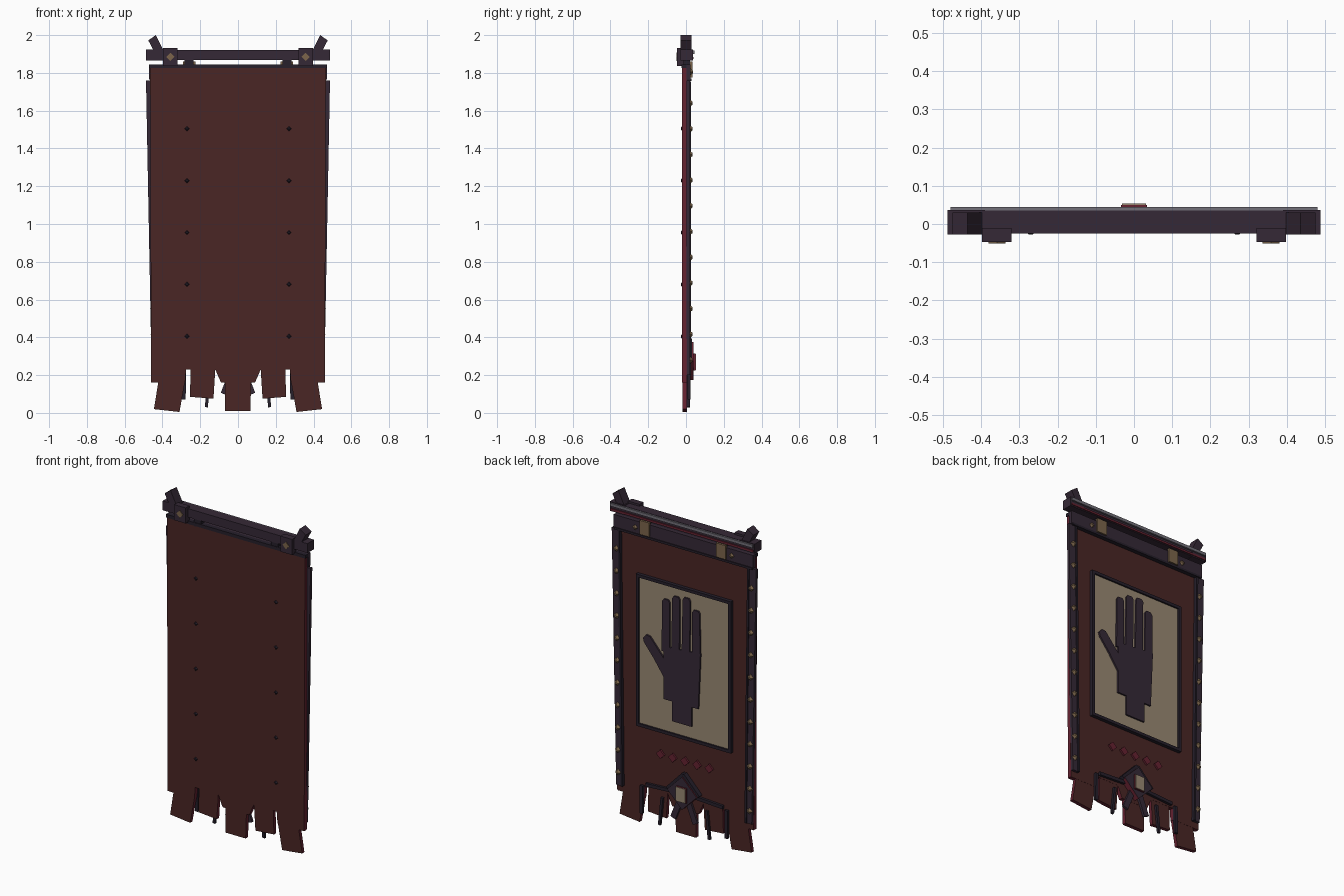
import bpy, bmesh, math
from mathutils import Matrix, Vector

cube = bpy.data.objects.get("Cube")
if cube:
    bpy.data.objects.remove(cube, do_unlink=True)


def material(name, r, g, b):
    m = bpy.data.materials.new(name)
    m.use_nodes = True
    m.diffuse_color = (r, g, b, 1)
    m.node_tree.nodes["Principled BSDF"].inputs["Base Color"].default_value = (r, g, b, 1)
    return m


CLOTH = material("maroon cloth", .068, .019, .018)
RED = material("crimson edge", .13, .016, .03)
WOOD = material("dark purple wood", .036, .022, .037)
BLACK = material("blackened trim", .019, .014, .024)
PALE = material("pale parchment", .32, .25, .17)
BRASS = material("dull brass", .20, .13, .07)
STEEL = material("grey steel", .17, .16, .19)


def finish(name, bm, mats):
    bmesh.ops.recalc_face_normals(bm, faces=bm.faces[:])
    if len(mats) > 1:  # second material goes on the rim
        for f in bm.faces:
            f.material_index = int(abs(f.normal.y) < .5)
    me = bpy.data.meshes.new(name)
    bm.to_mesh(me)
    bm.free()
    for m in mats:
        me.materials.append(m)
    ob = bpy.data.objects.new(name, me)
    bpy.context.collection.objects.link(ob)
    return ob


def plate(name, pts, y0, y1, *mats):
    """Outline in x and z, extruded from y0 to y1."""
    bm = bmesh.new()
    face = bm.faces.new([bm.verts.new((x, y0, z)) for x, z in pts])
    ext = bmesh.ops.extrude_face_region(bm, geom=[face])
    bmesh.ops.translate(bm, vec=(0, y1 - y0, 0),
                        verts=[v for v in ext["geom"] if isinstance(v, bmesh.types.BMVert)])
    return finish(name, bm, mats)


def block(name, x0, x1, z0, z1, y0, y1, *mats):
    return plate(name, [(x0, z0), (x1, z0), (x1, z1), (x0, z1)], y0, y1, *mats)


def diamond(name, x, z, r, y0, y1, *mats):
    return plate(name, [(x - r, z), (x, z - r), (x + r, z), (x, z + r)], y0, y1, *mats)


def bar(name, a, b, w, y0, y1, *mats):
    """Straight strip of width w between two points in x and z."""
    a, b = Vector(a), Vector(b)
    d = (b - a).normalized() * w / 2
    n = Vector((-d.y, d.x))
    return plate(name, [a + n, a - n, b - n, b + n], y0, y1, *mats)


def stud(name, x, y, z, r, h, mat, back=True):
    """Four-sided pyramid pointing to the back or the front."""
    bm = bmesh.new()
    turn = Matrix.Rotation(math.radians(-90 if back else 90), 4, 'X')
    bmesh.ops.create_cone(bm, cap_ends=True, segments=4, radius1=r, radius2=r * .4, depth=h,
                          matrix=Matrix.Translation((x, y, z)) @ turn)
    return finish(name, bm, [mat])


# Cloth with a notched lower edge
half = [(.09, .16), (.12, .23), (.275, .23), (.28, .16), (.46, .16), (.465, 1.83)]
plate("cloth", half + [(-x, z) for x, z in reversed(half)], -.02, .005, CLOTH, RED)

# Torn tails
plate("middle_tail", [(-.07, .01), (.065, .01), (.07, .17), (-.07, .17)], -.019, .004, CLOTH, RED)

# Crossbeam and header
block("crossbeam", -.48, .48, 1.868, 1.92, -.025, .035, WOOD)
block("beam_steel_edge", -.48, .48, 1.9, 1.918, .035, .045, STEEL)
block("beam_red_edge", -.48, .48, 1.873, 1.885, .035, .041, RED)
block("header_band", -.47, .47, 1.765, 1.845, .002, .025, WOOD)
block("header_lip", -.47, .47, 1.825, 1.845, -.023, .005, BLACK)
block("header_lower_trim", -.465, .465, 1.757, 1.77, .005, .03, BLACK)

for s, side in ((1, "left"), (-1, "right")):
    plate(side + "_outer_tail", [(s * .445, .02), (s * .31, .005), (s * .28, .17), (s * .42, .175)],
          -.018, .004, CLOTH, RED)
    plate(side + "_inner_tail", [(s * .255, .085), (s * .13, .075), (s * .12, .235), (s * .25, .235)],
          -.018, .004, CLOTH, RED)
    # Beam fittings
    block(side + "_beam_cap", s * .39, s * .488, 1.866, 1.923, -.028, .036, WOOD)
    plate(side + "_horn", [(s * .475, 1.972), (s * .435, 2), (s * .393, 1.915), (s * .445, 1.915)],
          -.028, .03, WOOD)
    block(side + "_bracket", s * .32, s * .397, 1.837, 1.932, -.047, -.01, WOOD)
    diamond(side + "_bracket_stud", s * .358, 1.885, .022, -.051, -.046, BRASS)
    block(side + "_hanger", s * .235, s * .283, 1.82, 1.875, -.02, .02, BLACK)
    block(side + "_hanger_plate", s * .225, s * .29, 1.775, 1.86, .02, .034, BRASS)
    stud(side + "_header_stud", s * .325, .03, 1.805, .018, .012, BRASS)
    # Side strips with studs
    plate(side + "_side_strip", [(s * .487, 1.76), (s * .435, 1.76), (s * .415, .2), (s * .457, .2)],
          .003, .02, WOOD)
    bar(side + "_strip_inner_trim", (s * .436, 1.755), (s * .418, .2), .012, .005, .026, BLACK)
    for i in range(11):
        z = 1.64 - i * .136
        stud(side + "_strip_stud", s * (.455 - .012 * i / 10), .027, z, .02, .016, BRASS)
    # Rivets through the front
    for i in range(5):
        z = 1.505 - i * .275
        stud(side + "_front_rivet", s * .27, -.023, z, .014, .008, BLACK, back=False)
    # Lower trim, chevron and hanging cords
    bar(side + "_lower_trim", (s * .26, .25), (s * .08, .26), .02, .005, .02, BLACK)
    bar(side + "_chevron", (0, .385), (s * .105, .275), .022, .005, .033, BLACK)
    bar(side + "_medallion_ribbon", (s * .02, .24), (s * .075, .1), .035, .006, .02, WOOD)
    bar(side + "_outer_cord", (s * .285, .24), (s * .287, .07), .02, .008, .024, BLACK)
    bar(side + "_inner_cord", (s * .15, .2), (s * .168, .03), .016, .006, .02, BLACK)
    # Panel frame uprights
    block(side + "_panel_frame", s * .302, s * .32, .598, 1.522, .004, .026, BLACK)

# Panel
block("panel", -.31, .31, .605, 1.515, .004, .016, PALE)
for name, z in (("top", 1.505), ("bottom", .598)):
    block(name + "_panel_frame", -.32, .32, z, z + .018, .004, .026, BLACK)

# Hand emblem
plate("hand_palm", [(.075, .69), (-.055, .69), (-.055, .81), (-.1, .81), (-.115, 1.15),
                    (.135, 1.13), (.135, .81), (.075, .81)], .016, .026, WOOD)
for x0, x1, tip in ((.12, .118, 1.42), (.055, .05, 1.455), (-.015, -.02, 1.465), (-.085, -.085, 1.405)):
    plate("hand_finger", [(x0 - .027, 1.1), (x0 + .027, 1.1), (x1 + .025, tip - .015),
                          (x1 + .015, tip), (x1 - .015, tip), (x1 - .025, tip - .015)], .016, .026, WOOD)
plate("hand_thumb", [(.13, .94), (.135, 1.06), (.225, 1.165), (.25, 1.17), (.272, 1.145),
                     (.265, 1.12), (.2, 1.04)], .016, .026, WOOD)

# Row of small diamonds
for i in range(5):
    diamond("small_diamond", (i - 2) * .082, .46, .028, .004, .016, RED)

# Medallion
diamond("medallion", 0, .275, .1, .005, .04, WOOD, RED)
block("medallion_block", -.034, .034, .225, .315, .038, .05, RED)
block("medallion_plate", -.032, .032, .227, .313, .049, .054, PALE)
